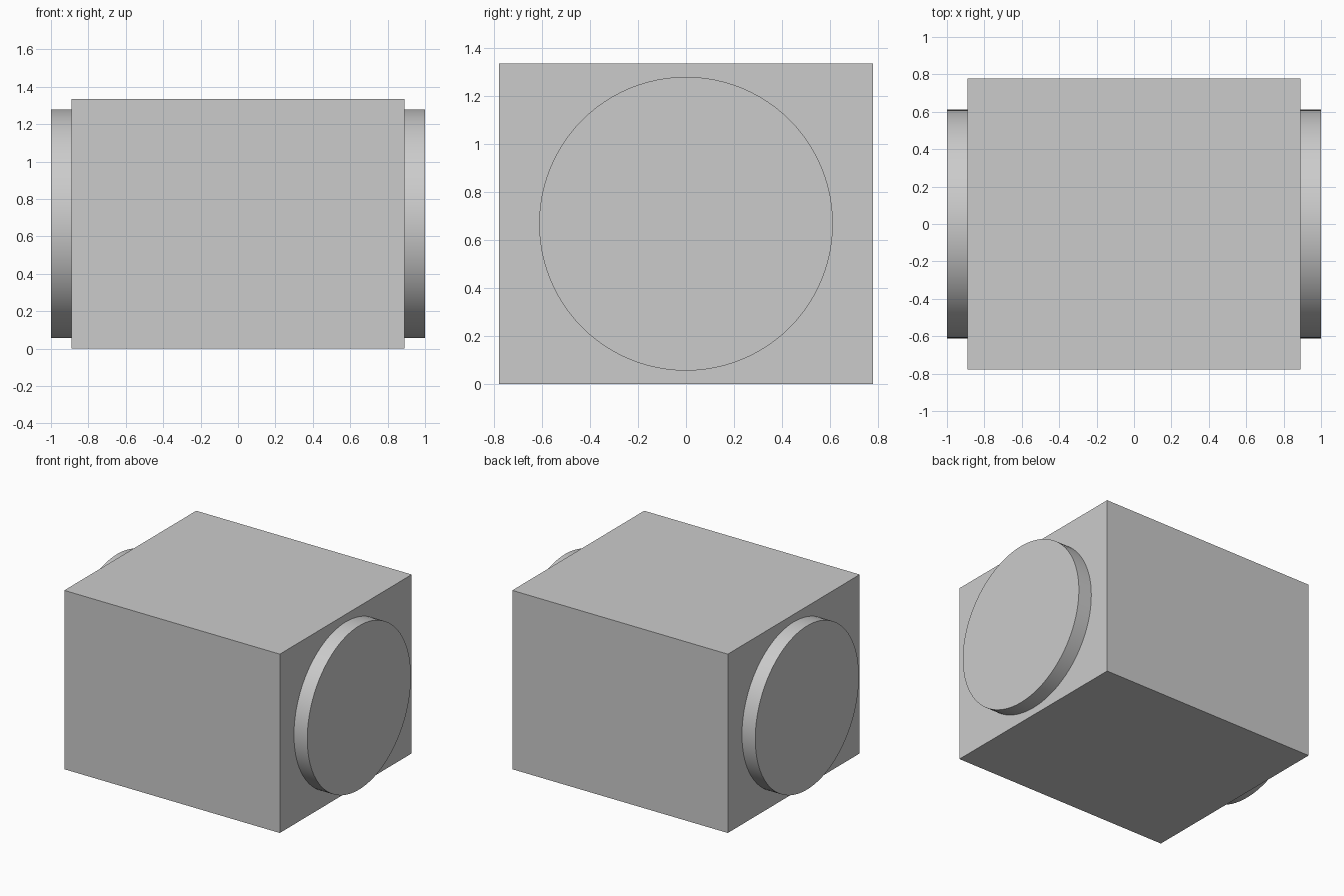
import bpy
import math

cube = bpy.data.objects.get("Cube")
if cube:
    bpy.data.objects.remove(cube, do_unlink=True)

WIDTH, DEPTH, HEIGHT = 1.78, 1.556, 1.335
DISC_RADIUS, DISC_THICKNESS = 0.611, 0.11

grey = bpy.data.materials.new("light grey")
grey.use_nodes = True
colour = (0.6, 0.6, 0.6, 1)
grey.diffuse_color = colour
grey.node_tree.nodes["Principled BSDF"].inputs["Base Color"].default_value = colour


def finish(name):
    obj = bpy.context.object
    obj.name = name
    obj.data.name = name
    obj.data.materials.append(grey)
    return obj


# Main block
bpy.ops.mesh.primitive_cube_add(size=1, location=(0, 0, HEIGHT / 2))
body = finish("body")
body.scale = (WIDTH, DEPTH, HEIGHT)
bpy.ops.object.transform_apply(location=False, rotation=False, scale=True)

# Round end discs, seated flush on both sides
for side, name in ((1, "left_disc"), (-1, "right_disc")):
    bpy.ops.mesh.primitive_cylinder_add(
        vertices=96, radius=DISC_RADIUS, depth=DISC_THICKNESS,
        location=(side * (WIDTH + DISC_THICKNESS) / 2, 0, HEIGHT / 2),
        rotation=(0, math.pi / 2, 0))
    finish(name)
    bpy.ops.object.shade_smooth_by_angle(angle=math.radians(30))
